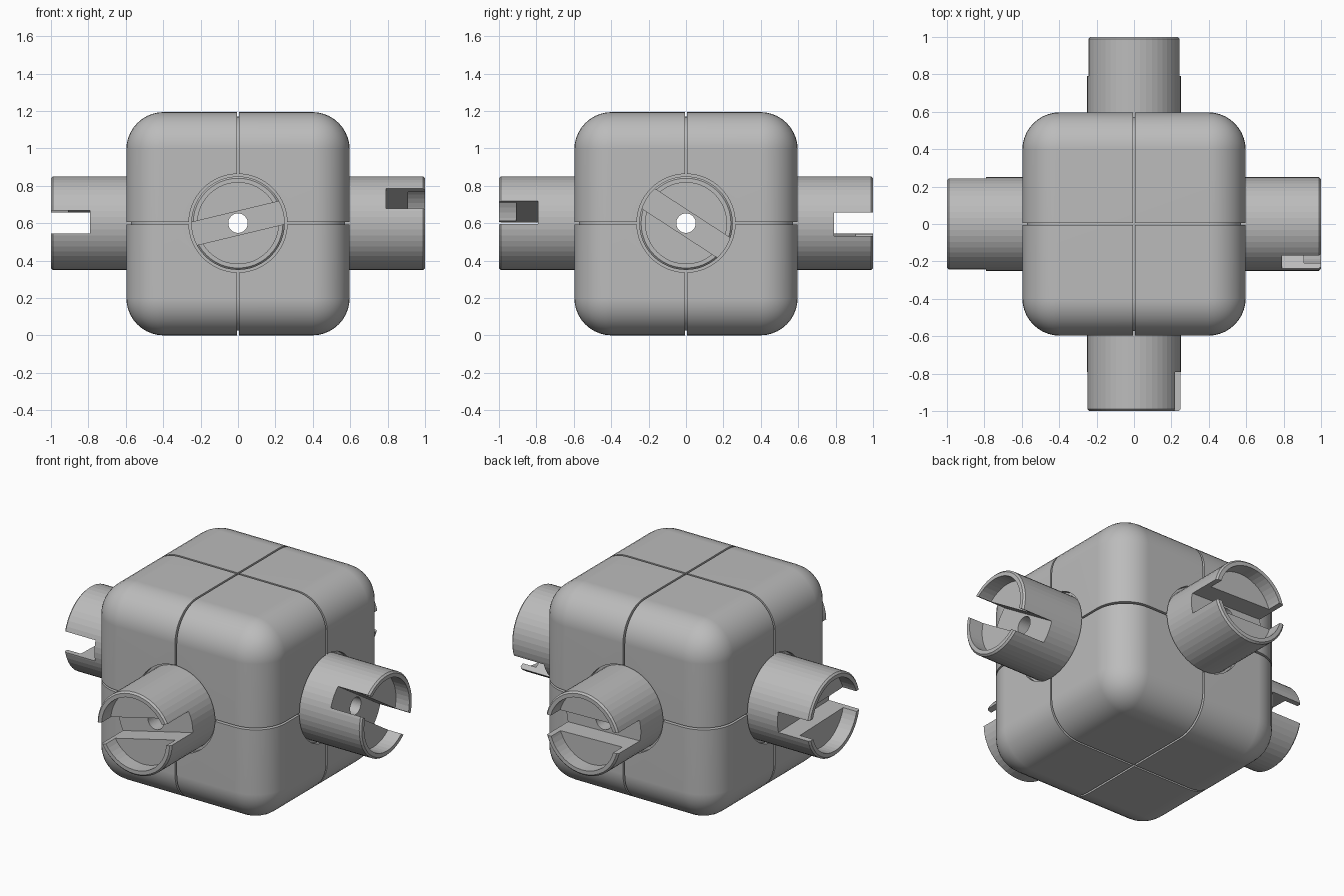
import bpy, bmesh
from math import radians, pi
from mathutils import Matrix, Vector

CENTER = Vector((0, 0, 0.6))
HALF, ROUND = 0.597, 0.2
SHAFT_R, BORE_R = 0.25, 0.052

old = bpy.data.objects.get("Cube")
if old:
    bpy.data.objects.remove(old, do_unlink=True)

grey = bpy.data.materials.new("mid grey")
grey.use_nodes = True
colour = (0.5, 0.5, 0.5, 1)
grey.diffuse_color = colour
grey.node_tree.nodes["Principled BSDF"].inputs["Base Color"].default_value = colour


def finish(bm, name, matrix=Matrix()):
    bmesh.ops.transform(bm, matrix=Matrix.Translation(CENTER) @ matrix, verts=bm.verts)
    bmesh.ops.recalc_face_normals(bm, faces=bm.faces)
    mesh = bpy.data.meshes.new(name)
    bm.to_mesh(mesh)
    bm.free()
    mesh.materials.append(grey)
    obj = bpy.data.objects.new(name, mesh)
    bpy.context.collection.objects.link(obj)
    return obj


def box(name, size, matrix=Matrix(), rounding=0):
    bm = bmesh.new()
    bmesh.ops.create_cube(bm, size=1, matrix=Matrix.Diagonal((*size, 1)))
    if rounding:
        bmesh.ops.bevel(bm, geom=bm.edges[:], offset=rounding, segments=10,
                        profile=0.5, affect='EDGES')
    return finish(bm, name, matrix)


def rod(name, radius, axis):
    bm = bmesh.new()
    bmesh.ops.create_cone(bm, cap_ends=True, segments=64, radius1=radius,
                          radius2=radius, depth=3)
    return finish(bm, name, Matrix.Rotation(pi / 2, 4, axis))


def activate(obj):
    bpy.ops.object.select_all(action='DESELECT')
    obj.select_set(True)
    bpy.context.view_layer.objects.active = obj


def cut(obj, *cutters):
    activate(obj)
    for cutter in cutters:
        mod = obj.modifiers.new("cut", 'BOOLEAN')
        mod.operation, mod.solver, mod.object = 'DIFFERENCE', 'EXACT', cutter
        bpy.ops.object.modifier_apply(modifier=mod.name)
        bpy.data.objects.remove(cutter, do_unlink=True)


def smooth(obj, angle):
    activate(obj)
    bpy.ops.object.shade_smooth_by_angle(angle=radians(angle))
    mod = obj.modifiers.new("even shading", 'WEIGHTED_NORMAL')
    mod.keep_sharp = True


# Rounded housing, split into eight blocks by thin seams, open for the shafts
housing = box("housing", [2 * HALF] * 3, Matrix.Translation((0, 0, HALF - CENTER.z)), ROUND)
seams = [box("seam_cutter", [0.012 if i == k else 3 for i in range(3)]) for k in range(3)]
cut(housing, *seams, rod("opening_cutter", 0.263, 'X'), rod("opening_cutter", 0.263, 'Y'))
smooth(housing, 30)

# Inner core closing the bottom of the seams
core = box("inner_core", [2 * HALF - 0.05] * 3,
           Matrix.Translation((0, 0, HALF - CENTER.z)), ROUND - 0.025)
cut(core, rod("bore_cutter", 0.2, 'X'), rod("bore_cutter", 0.2, 'Y'))
smooth(core, 30)


# Hollow shaft with a recessed end and a driving slot across it
def shaft(name, heading, tilt):
    turn = Matrix.Rotation(radians(heading), 4, 'Z')
    profile = [(0.3, BORE_R), (0.3, SHAFT_R), (0.99, SHAFT_R), (1, 0.24),
               (1, 0.217), (0.91, 0.217), (0.91, BORE_R)]
    bm = bmesh.new()
    verts = [bm.verts.new((x, 0, r)) for x, r in profile]
    edges = [bm.edges.new((verts[i - 1], verts[i])) for i in range(len(verts))]
    bmesh.ops.spin(bm, geom=verts + edges, cent=(0, 0, 0), axis=(1, 0, 0),
                   angle=2 * pi, steps=48, use_merge=True)
    bmesh.ops.remove_doubles(bm, verts=bm.verts, dist=0.0001)
    obj = finish(bm, name, turn)
    slot = box("slot_cutter", (0.42, 0.8, 0.125),
               turn @ Matrix.Rotation(radians(tilt), 4, 'X') @ Matrix.Translation((1, 0, 0)))
    cut(obj, slot)
    smooth(obj, 5)


shaft("left_shaft", 0, -33)
shaft("back_shaft", 90, 1.5)
shaft("right_shaft", 180, 1.5)
shaft("front_shaft", -90, 13.5)
